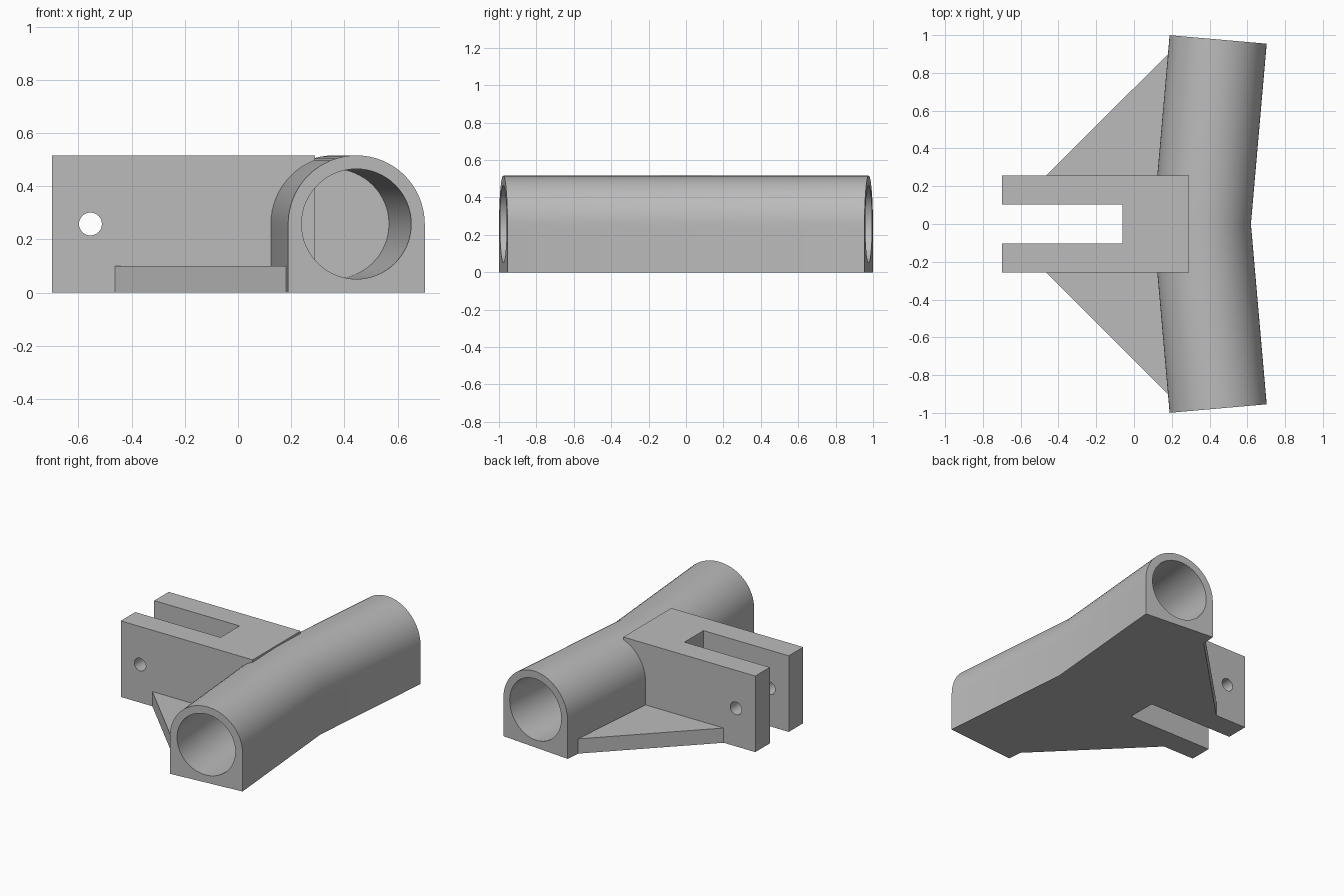
import bpy
import bmesh
from math import cos, sin, tan, pi, radians
from mathutils import Vector

if "Cube" in bpy.data.objects:
    bpy.data.objects.remove(bpy.data.objects["Cube"])

R, BORE, SEG = 0.258, 0.207, 64      # outer radius, bore radius, sides
BEND = radians(5)
HALF_LENGTH, MID_X = 0.977, 0.36
HALF_BLOCK, GUSSET_TOP = 0.257, 0.10

grey = bpy.data.materials.new("plain grey")
grey.use_nodes = True
colour = (0.5, 0.5, 0.5, 1)
grey.diffuse_color = colour
grey.node_tree.nodes["Principled BSDF"].inputs["Base Color"].default_value = colour


def make_object(name, bm):
    bmesh.ops.recalc_face_normals(bm, faces=bm.faces)
    mesh = bpy.data.meshes.new(name)
    bm.to_mesh(mesh)
    bm.free()
    mesh.materials.append(grey)
    obj = bpy.data.objects.new(name, mesh)
    bpy.context.collection.objects.link(obj)
    return obj


def smooth(obj):
    bpy.ops.object.select_all(action='DESELECT')
    bpy.context.view_layer.objects.active = obj
    obj.select_set(True)
    bpy.ops.object.shade_smooth_by_angle(angle=radians(30))


def prism(name, outline, height):
    bm = bmesh.new()
    face = bm.faces.new([bm.verts.new((x, y, 0)) for x, y in outline])
    top = bmesh.ops.extrude_face_region(bm, geom=[face])["geom"]
    verts = [v for v in top if isinstance(v, bmesh.types.BMVert)]
    bmesh.ops.translate(bm, verts=verts, vec=(0, 0, height))
    return make_object(name, bm)


def section(radius, arched):
    """Circle, or an arch with a square foot."""
    points = []
    for i in range(SEG):
        c, s = cos(2 * pi * i / SEG), sin(2 * pi * i / SEG)
        k = 1 / max(abs(c), abs(s)) if arched and s < 0 else 1
        points.append((radius * c * k, radius * s * k))
    return points


def bridge(bm, a, b):
    for i in range(SEG):
        j = (i + 1) % SEG
        bm.faces.new((a[i], a[j], b[j], b[i]))


# Bent tube: each half is bored from its end to a thin wall in the middle
def end_ring(bm, points, side):
    x0 = MID_X + HALF_LENGTH * tan(BEND)
    return [bm.verts.new((x0 + u * cos(BEND),
                          side * (HALF_LENGTH - u * sin(BEND)), R + v))
            for u, v in points]


def mid_ring(bm, points, y):
    return [bm.verts.new((MID_X + u / cos(BEND), y, R + v)) for u, v in points]


bm = bmesh.new()
arch, circle = section(R, True), section(BORE, False)
middle = mid_ring(bm, arch, 0)
for side in (-1, 1):
    outer = end_ring(bm, arch, side)
    inner = end_ring(bm, circle, side)
    wall = mid_ring(bm, circle, side * 0.002)
    bridge(bm, middle, outer)
    bridge(bm, outer, inner)
    bridge(bm, inner, wall)
    bm.faces.new(wall)
smooth(make_object("bent_tube", bm))

# Fork block with an open slot
back, left, slot_end, slot = 0.29, -0.70, -0.06, 0.102
fork = prism("fork_block", [
    (back, -HALF_BLOCK), (back, HALF_BLOCK), (left, HALF_BLOCK), (left, slot),
    (slot_end, slot), (slot_end, -slot), (left, -slot), (left, -HALF_BLOCK)], 2 * R)

# Pin hole through both fork arms
bpy.ops.mesh.primitive_cylinder_add(vertices=32, radius=0.043, depth=1,
                                    location=(-0.555, 0, R), rotation=(pi / 2, 0, 0))
cutter = bpy.context.object
cutter.name = "pin_hole_cutter"
cutter.hide_render = True
cutter.data.materials.append(grey)
cut = fork.modifiers.new("pin_hole", 'BOOLEAN')
cut.operation, cut.object, cut.solver = 'DIFFERENCE', cutter, 'EXACT'
bpy.context.view_layer.objects.active = fork
bpy.ops.object.modifier_apply(modifier=cut.name)
bpy.data.objects.remove(cutter)
smooth(fork)

# Triangular gussets joining block and tube
for name, side in (("front_gusset", -1), ("back_gusset", 1)):
    prism(name, [(-0.47, side * 0.25), (0.18, side * 0.90),
                 (0.20, side * 0.90), (0.145, side * 0.25)], GUSSET_TOP)
